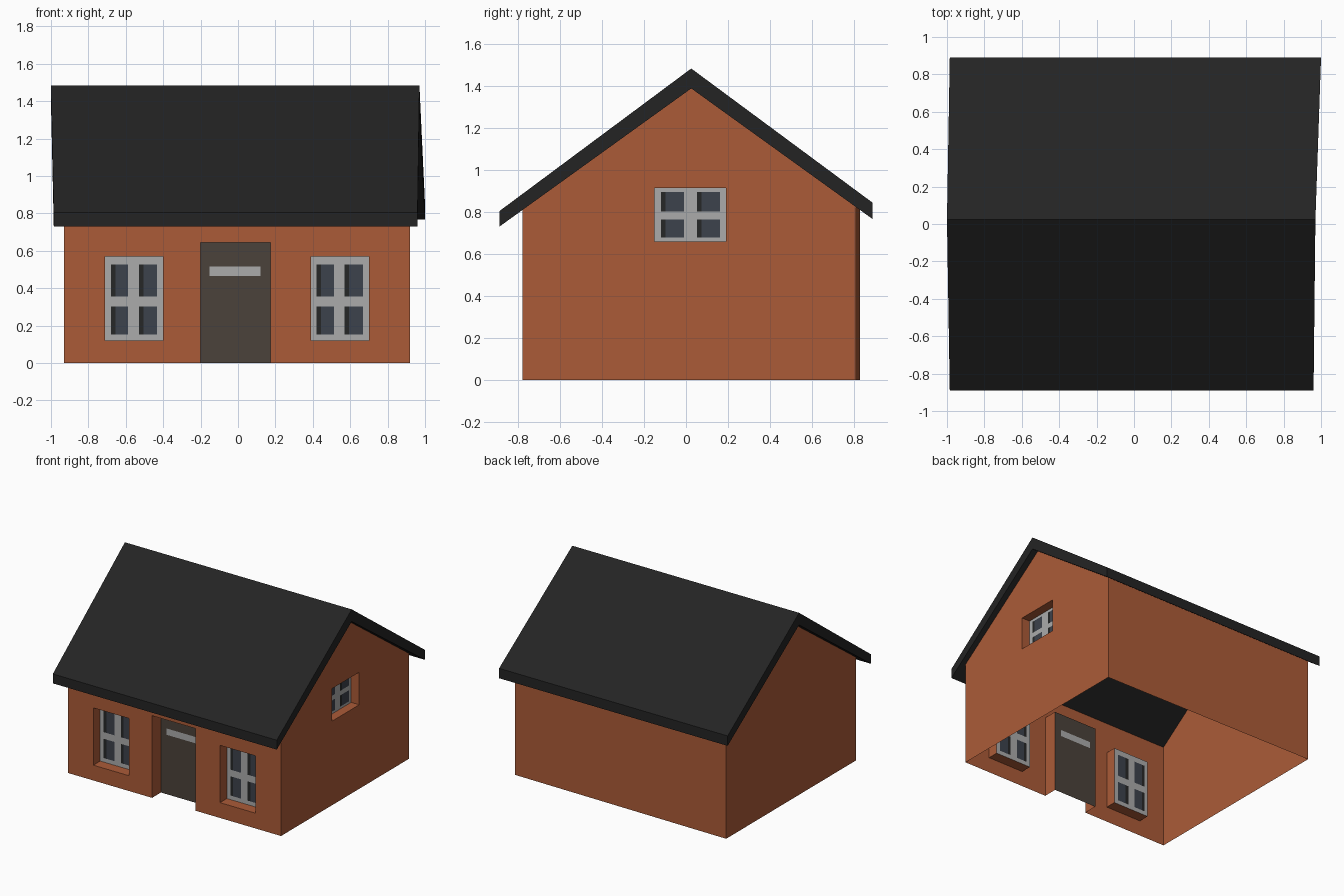
import bpy

if "Cube" in bpy.data.objects:
    bpy.data.objects.remove(bpy.data.objects["Cube"])

# ---- materials
def mat(name, r, g, b):
    m = bpy.data.materials.new(name)
    m.diffuse_color = (r, g, b, 1)
    m.use_nodes = True
    m.node_tree.nodes["Principled BSDF"].inputs["Base Color"].default_value = m.diffuse_color
    return m

BRICK = mat("brick orange", 0.41, 0.105, 0.039)
ROOF = mat("roof black", 0.0175, 0.0175, 0.0175)
FRAME = mat("frame grey", 0.41, 0.41, 0.41)
GLASS = mat("glass blue grey", 0.046, 0.054, 0.072)
SHADE = mat("pane edge dark", 0.019, 0.02, 0.02)
DOOR = mat("door brown", 0.070, 0.054, 0.043)

X0, X1, Y0, Y1, YR = -0.93, 0.92, -0.78, 0.83, 0.025
Y1R = 0.81                      # back corner on the right side sits slightly forward


def build(name, faces, mats):
    """faces: list of (points, material index)"""
    verts, index, polys = [], {}, []
    for pts, _ in faces:
        poly = []
        for p in pts:
            k = tuple(round(c, 4) for c in p)
            if k not in index:
                index[k] = len(verts)
                verts.append(k)
            poly.append(index[k])
        polys.append(poly)
    me = bpy.data.meshes.new(name)
    me.from_pydata(verts, [], polys)
    for m in mats:
        me.materials.append(m)
    for f, (_, i) in zip(me.polygons, faces):
        f.material_index = i
    ob = bpy.data.objects.new(name, me)
    bpy.context.collection.objects.link(ob)
    return ob


def wall_z(y):
    return 1.39 - 0.72 * abs(y - YR)

# wall coordinates: u to the right, v up, d depth into the house
def front(u, v, d=0):
    return (u, Y0 + d, v)

def right(u, v, d=0):
    return (X1 - d, u, v)

def rect(place, u0, u1, v0, v1, d=0):
    return [place(u0, v0, d), place(u1, v0, d), place(u1, v1, d), place(u0, v1, d)]

def reveal(place, u0, u1, v0, v1, depth):
    a, b = rect(place, u0, u1, v0, v1), rect(place, u0, u1, v0, v1, depth)
    return [([a[i], a[(i + 1) % 4], b[(i + 1) % 4], b[i]], 0)
            for i in range(4) if not (i == 0 and v0 == 0)]

def grid(place, us, vs, rule, d=0):
    """Faces between the break lines; rule gives a material index or None for a hole."""
    out = []
    for i in range(len(us) - 1):
        for j in range(len(vs) - 1):
            m = rule((us[i] + us[i + 1]) / 2, (vs[j] + vs[j + 1]) / 2)
            if m is not None:
                out.append((rect(place, us[i], us[i + 1], vs[j], vs[j + 1], d), m))
    return out

# ---- openings (u0, u1, v0, v1, depth)
WIN_L = (-0.71, -0.40, 0.12, 0.57, 0.085)
WIN_R = (0.39, 0.70, 0.12, 0.57, 0.085)
DOORWAY = (-0.20, 0.175, 0.0, 0.645, 0.11)
WIN_GABLE = (-0.15, 0.19, 0.66, 0.915, 0.07)
openings = (WIN_L, WIN_R, DOORWAY)

# ---- walls: open shell with recessed openings
def solid(u, v):
    return None if any(o[0] < u < o[1] and o[2] < v < o[3] for o in openings) else 0

eave = wall_z(Y0)
walls = grid(front, [X0, -0.71, -0.40, -0.20, 0.175, 0.39, 0.70, X1],
             [0, 0.12, 0.57, 0.645, eave], solid)
for o in openings:
    walls += reveal(front, *o)

# right gable around its window
a, b, c, d, _ = WIN_GABLE
walls += [([right(Y0, 0), right(a, 0), right(a, c), right(a, d), right(a, wall_z(a)),
            right(Y0, eave)], 0),
          ([right(b, 0), right(Y1R, 0), right(Y1R, wall_z(Y1R)), right(b, wall_z(b)),
            right(b, d), right(b, c)], 0),
          (rect(right, a, b, 0, c), 0),
          ([right(a, d), right(b, d), right(b, wall_z(b)), right(YR, 1.39),
            right(a, wall_z(a))], 0)]
walls += reveal(right, *WIN_GABLE)

# left gable and back wall, both plain
walls += [([(X0, Y1, 0), (X0, Y0, 0), (X0, Y0, eave), (X0, YR, 1.39), (X0, Y1, wall_z(Y1))], 0),
          ([(X1, Y1R, 0), (X0, Y1, 0), (X0, Y1, wall_z(Y1)), (X1, Y1R, wall_z(Y1R))], 0)]
build("walls", walls, [BRICK])

# ---- windows: frame with four panes, each with a dark left edge
def window(name, place, o, us, vs, strip):
    u0, u1, v0, v1, depth = o
    (p0, p1), (q0, q1) = [(u0 + us[i], u0 + us[i + 1]) for i in (0, 2)]
    (r0, r1), (s0, s1) = [(v0 + vs[i], v0 + vs[i + 1]) for i in (0, 2)]

    def rule(u, v):
        if not (r0 < v < r1 or s0 < v < s1):
            return 0
        for l, r in ((p0, p1), (q0, q1)):
            if l < u < r:
                return 2 if u < l + strip else 1
        return 0

    faces = grid(place, [u0, p0, p0 + strip, p1, q0, q0 + strip, q1, u1],
                 [v0, r0, r1, s0, s1, v1], rule, depth)
    build(name, faces, [FRAME, GLASS, SHADE])

tall = ((0.03, 0.122, 0.18, 0.278), (0.032, 0.183, 0.235, 0.408), 0.024)
window("front_window_left", front, WIN_L, *tall)
window("front_window_right", front, WIN_R, *tall)
window("gable_window", right, WIN_GABLE,
       (0.03, 0.14, 0.203, 0.312), (0.018, 0.106, 0.142, 0.235), 0.022)

# ---- door with a pale slot
slot = (-0.152, 0.12, 0.466, 0.516)
build("door", grid(front, [-0.20, slot[0], slot[1], 0.175], [0, slot[2], slot[3], 0.645],
                   lambda u, v: 1 if slot[0] < u < slot[1] and slot[2] < v < slot[3] else 0,
                   DOORWAY[4]), [DOOR, FRAME])

# ---- roof: closed gabled slab with slightly uneven ends
#      (y, underside z, top z, left x, right x)
sections = [(-0.89, 0.731, 0.805, -0.985, 0.96),
            (YR, 1.39, 1.485, -1.0, 0.97),
            (0.89, 0.767, 0.845, -0.985, 1.0)]
rings = [[(xl, y, lo), (xr, y, lo), (xr, y, hi), (xl, y, hi)]
         for y, lo, hi, xl, xr in sections]
roof = [(rings[0], 0), (rings[2][::-1], 0)]
for r, s in zip(rings, rings[1:]):
    roof += [([r[i], s[i], s[(i + 1) % 4], r[(i + 1) % 4]], 0) for i in range(4)]
build("roof", roof, [ROOF])
